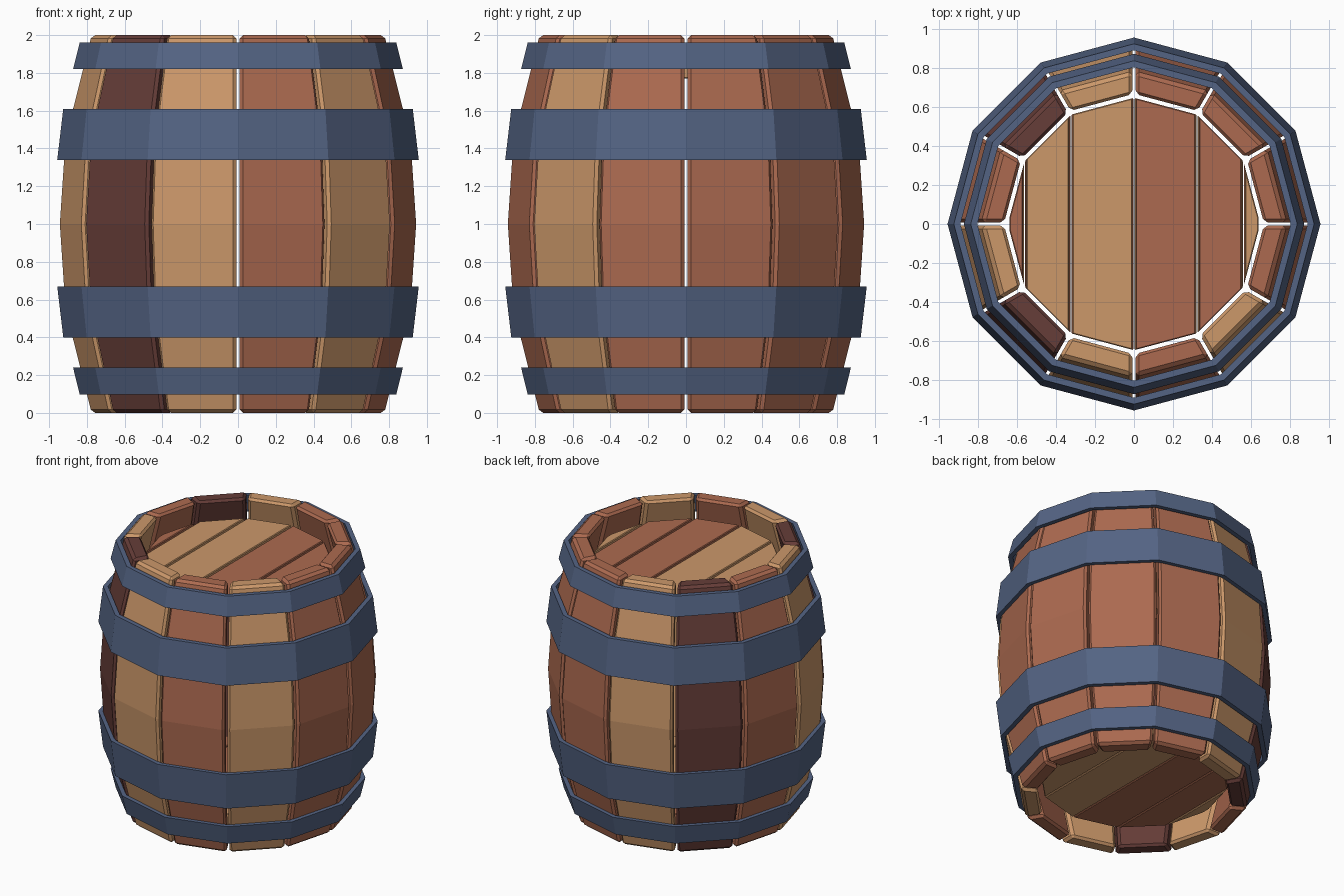
import bpy, bmesh, math
from mathutils import Vector

if "Cube" in bpy.data.objects:
    bpy.data.objects.remove(bpy.data.objects["Cube"])

N = 12
STEP = 2 * math.pi / N


def srgb(r, g, b):
    def f(c):
        c /= 255
        return c / 12.92 if c <= 0.04045 else ((c + 0.055) / 1.055) ** 2.4
    return (f(r), f(g), f(b), 1)


def material(name, *rgb):
    m = bpy.data.materials.new(name)
    m.diffuse_color = srgb(*rgb)
    m.use_nodes = True
    m.node_tree.nodes["Principled BSDF"].inputs["Base Color"].default_value = m.diffuse_color
    return m


TAN = material("tan wood", 204, 152, 106)
RED = material("red brown wood", 172, 106, 80)
DARK = material("dark brown wood", 102, 61, 56)
IRON = material("blue grey iron", 84, 100, 132)


def finish(bm, name, mat, bevel=0.0):
    bmesh.ops.recalc_face_normals(bm, faces=bm.faces[:])
    if bevel:
        sharp = [e for e in bm.edges if e.calc_face_angle(0) > math.radians(40)]
        bmesh.ops.bevel(bm, geom=sharp, offset=bevel, offset_type='OFFSET',
                        segments=1, profile=0.5, affect='EDGES')
        bmesh.ops.recalc_face_normals(bm, faces=bm.faces[:])
    me = bpy.data.meshes.new(name)
    bm.to_mesh(me)
    bm.free()
    me.materials.append(mat)
    ob = bpy.data.objects.new(name, me)
    bpy.context.collection.objects.link(ob)
    return ob


def loft(bm, rings, closed):
    """Quads between successive vertex rings; caps the ends if not closed."""
    n, k = len(rings), len(rings[0])
    for i in range(n if closed else n - 1):
        a, b = rings[i], rings[(i + 1) % n]
        for j in range(k):
            bm.faces.new((a[j], a[(j + 1) % k], b[(j + 1) % k], b[j]))
    if not closed:
        bm.faces.new(rings[0])
        bm.faces.new(rings[-1])


# Staves: bulging chamfered planks with small gaps between them
PROFILE = [(0, 0.782), (0.55, 0.92), (1, 0.95), (1.45, 0.92), (2, 0.782)]
THICK, GAP = 0.118, 0.017


def stave(angle, mat, index):
    bm = bmesh.new()
    u = Vector((math.cos(angle), math.sin(angle), 0))
    v = Vector((-u.y, u.x, 0))
    rings = []
    for z, r in PROFILE:
        ring = []
        for rad, side in ((r, -1), (r, 1), (r - THICK, 1), (r - THICK, -1)):
            a = rad * math.cos(STEP / 2)
            w = a * math.tan(STEP / 2) - GAP / 2 / math.cos(STEP / 2)
            ring.append(bm.verts.new(u * a + v * (w * side) + Vector((0, 0, z))))
        rings.append(ring)
    loft(bm, rings, False)
    finish(bm, f"stave_{index}", mat, 0.018)


# Colours counter-clockwise starting just past +x
for i, mat in enumerate([RED, RED, RED, TAN, DARK, RED,
                         TAN, DARK, TAN, RED, TAN, RED]):
    stave((i + 0.5) * STEP, mat, i + 1)


# Hoops: twelve-sided slanted iron bands
def hoop(name, z0, r0, z1, r1, t=0.034):
    bm = bmesh.new()
    rings = []
    for i in range(N):
        c, s = math.cos(i * STEP), math.sin(i * STEP)
        rings.append([bm.verts.new((r * c, r * s, z)) for r, z in
                      ((r0, z0), (r1, z1), (r1 - t, z1), (r0 - t, z0))])
    loft(bm, rings, True)
    finish(bm, name, IRON)


hoop("upper_narrow_hoop", 1.82, 0.873, 1.96, 0.838)
hoop("upper_wide_hoop", 1.34, 0.957, 1.61, 0.925)
hoop("lower_wide_hoop", 0.67, 0.957, 0.40, 0.925)
hoop("lower_narrow_hoop", 0.24, 0.873, 0.097, 0.838)


# Lids: recessed planks slicing a twelve-sided disc along y
LID_R = 0.648
LEVELS = [LID_R * math.sin(i * STEP) for i in range(-3, 4)]


def half_depth(x):
    for i in range(6):
        a, b = LEVELS[i], LEVELS[i + 1]
        if x <= b + 1e-6:
            ya = LID_R * math.cos((i - 3) * STEP)
            yb = LID_R * math.cos((i - 2) * STEP)
            return ya + (yb - ya) * (x - a) / (b - a)
    return 0


def lid(name, z0, z1, colours, gap):
    for i, mat in enumerate(colours):
        x0 = LEVELS[i] + (gap / 2 if i > 0 else 0.008)
        x1 = LEVELS[i + 1] - (gap / 2 if i < 5 else 0.008)
        bm = bmesh.new()
        rings = []
        for z in (z0, z1):
            rings.append([bm.verts.new((x, s * half_depth(x), z))
                          for x, s in ((x0, -1), (x1, -1), (x1, 1), (x0, 1))])
        loft(bm, rings, False)
        finish(bm, f"{name}_plank_{i + 1}", mat, 0.005)


lid("top_lid", 1.77, 1.86, [RED, TAN, TAN, RED, RED, TAN], 0.018)
lid("bottom_lid", 0.14, 0.23, [TAN, RED, RED, TAN, TAN, RED], 0.006)
